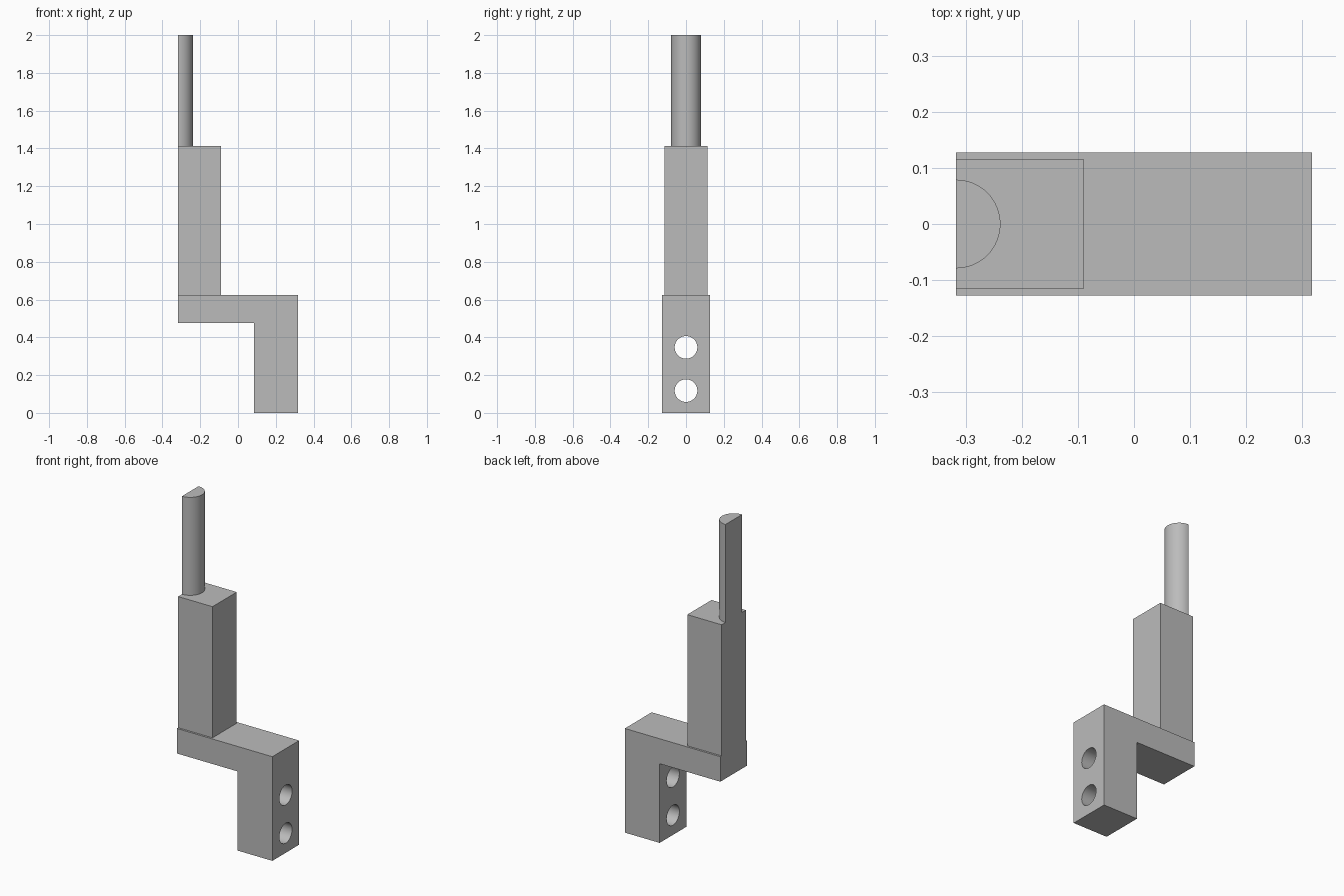
import bpy, bmesh
from math import pi, sin, cos

cube = bpy.data.objects.get("Cube")
if cube:
    bpy.data.objects.remove(cube, do_unlink=True)

grey = bpy.data.materials.new("plain grey")
grey.use_nodes = True
colour = (0.5, 0.5, 0.5, 1)
grey.diffuse_color = colour
grey.node_tree.nodes["Principled BSDF"].inputs["Base Color"].default_value = colour

LEFT, RIGHT = -0.317, 0.317


def prism(name, outline, direction):
    """Extrude a closed outline of 3D points along a direction."""
    bm = bmesh.new()
    face = bm.faces.new([bm.verts.new(p) for p in outline])
    ext = bmesh.ops.extrude_face_region(bm, geom=[face], use_keep_orig=True)
    verts = [v for v in ext["geom"] if isinstance(v, bmesh.types.BMVert)]
    bmesh.ops.translate(bm, vec=direction, verts=verts)
    bmesh.ops.recalc_face_normals(bm, faces=bm.faces)
    mesh = bpy.data.meshes.new(name)
    bm.to_mesh(mesh)
    bm.free()
    mesh.materials.append(grey)
    obj = bpy.data.objects.new(name, mesh)
    bpy.context.collection.objects.link(obj)
    return obj


def smooth(obj):
    bpy.ops.object.select_all(action="DESELECT")
    obj.select_set(True)
    bpy.context.view_layer.objects.active = obj
    bpy.ops.object.shade_smooth_by_angle(angle=pi / 6)


# Angled bracket: horizontal arm with a leg hanging from one end
profile = [(LEFT, 0.475), (0.086, 0.475), (0.086, 0), (RIGHT, 0),
           (RIGHT, 0.625), (LEFT, 0.625)]
bracket = prism("bracket", [(x, -0.127, z) for x, z in profile], (0, 0.254, 0))

# Two bolt holes through the leg
for i, z in enumerate((0.118, 0.347)):
    ring = [(0.0, 0.06 * cos(a * pi / 24), z + 0.06 * sin(a * pi / 24))
            for a in range(48)]
    cutter = prism(f"hole_cutter_{i + 1}", ring, (0.5, 0, 0))
    cut = bracket.modifiers.new(f"bolt_hole_{i + 1}", "BOOLEAN")
    cut.object = cutter
    cut.solver = "EXACT"
    bpy.context.view_layer.objects.active = bracket
    bpy.ops.object.modifier_apply(modifier=cut.name)
    bpy.data.objects.remove(cutter, do_unlink=True)
smooth(bracket)

# Square upright post
corners = [(LEFT, -0.115), (-0.089, -0.115), (-0.089, 0.115), (LEFT, 0.115)]
prism("post", [(x, y, 0.625) for x, y in corners], (0, 0, 0.787))

# Half-round pin, its flat side flush with the post
arc = [(LEFT + 0.079 * cos(a), 0.079 * sin(a))
       for a in (-pi / 2 + pi * i / 32 for i in range(33))]
pin = prism("half_round_pin", [(x, y, 1.412) for x, y in arc], (0, 0, 0.588))
smooth(pin)
